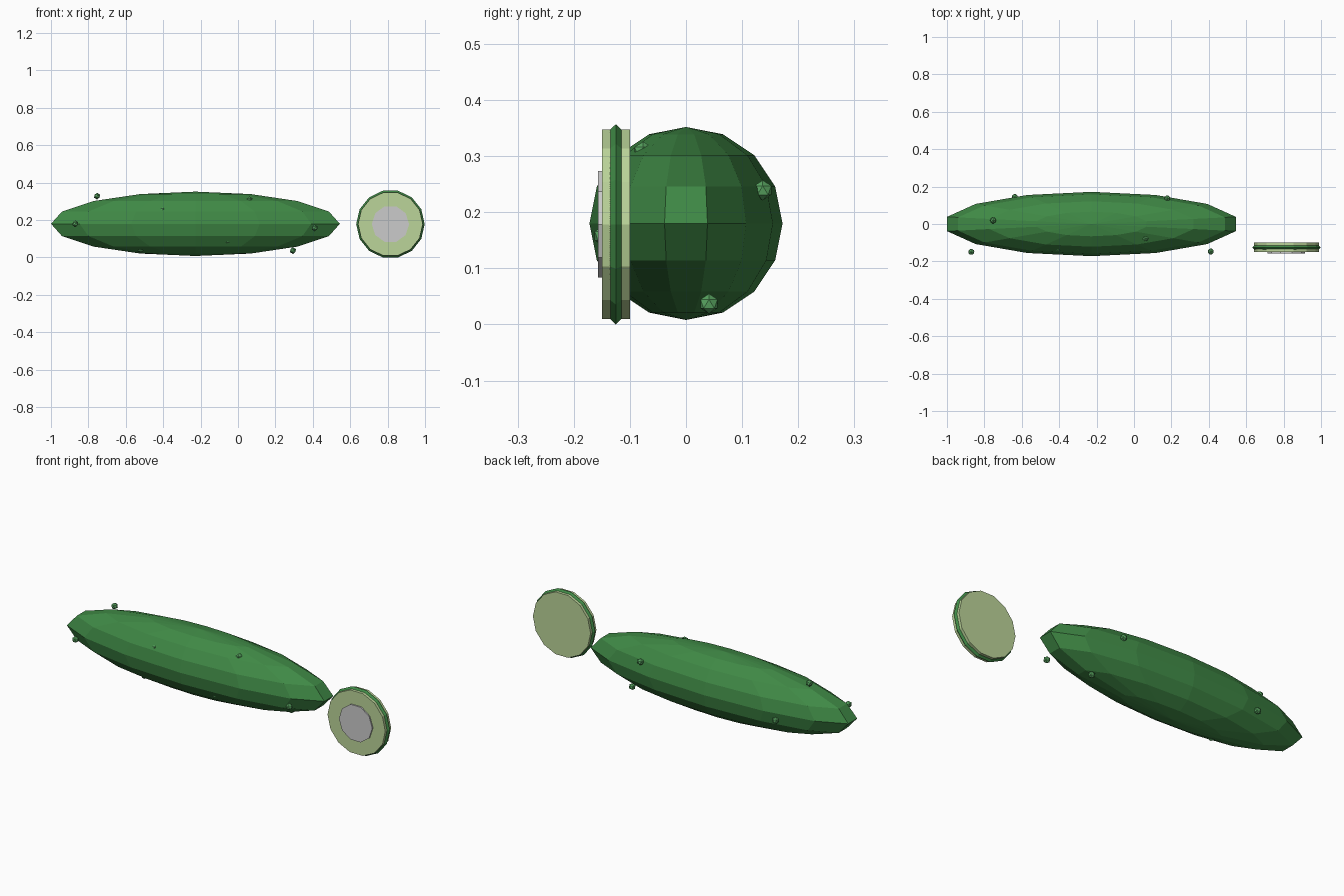
import bpy, bmesh
from math import cos, sin, pi
from mathutils import Matrix

if "Cube" in bpy.data.objects:
    bpy.data.objects.remove(bpy.data.objects["Cube"])


def material(name, rgb):
    m = bpy.data.materials.new(name)
    m.diffuse_color = (*rgb, 1)
    m.use_nodes = True
    m.node_tree.nodes["Principled BSDF"].inputs["Base Color"].default_value = m.diffuse_color
    return m


SKIN = material("skin_green", (0.05, 0.25, 0.06))
BUMP = material("bump_green", (0.10, 0.38, 0.12))
FLESH = material("flesh_green", (0.50, 0.66, 0.32))


def finish(bm, name, mat=None):
    bmesh.ops.recalc_face_normals(bm, faces=bm.faces)
    me = bpy.data.meshes.new(name)
    bm.to_mesh(me)
    bm.free()
    if mat:
        me.materials.append(mat)
    ob = bpy.data.objects.new(name, me)
    bpy.context.collection.objects.link(ob)


def lathe_y(name, profile, sides, centre, mat=None, ring=False):
    """Spin (radius, y) points about a y axis; either a capped disc or a closed ring."""
    bm = bmesh.new()
    cx, cz = centre
    loops = [[bm.verts.new((cx + r * cos(2 * pi * k / sides), y,
                            cz + r * sin(2 * pi * k / sides)))
              for k in range(sides)] for r, y in profile]
    pairs = list(zip(loops, loops[1:]))
    if ring:
        pairs.append((loops[-1], loops[0]))
    else:
        bm.faces.new(loops[0])
        bm.faces.new(loops[-1])
    for a, b in pairs:
        for k in range(sides):
            j = (k + 1) % sides
            bm.faces.new((a[k], a[j], b[j], b[k]))
    finish(bm, name, mat)


# Long faceted cucumber body
BX, BZ, BR = -0.2275, 0.18, 0.172
bm = bmesh.new()
bmesh.ops.create_uvsphere(
    bm, u_segments=14, v_segments=8, radius=1,
    matrix=Matrix.Translation((BX, 0, BZ)) @ Matrix.Diagonal((0.792, BR, BR, 1)))
finish(bm, "cucumber_body", SKIN)

# Small bumps spiralling along the body
for i in range(12):
    a = pi - 1.7 * i
    bm = bmesh.new()
    bmesh.ops.create_icosphere(
        bm, subdivisions=1, radius=0.018,
        matrix=Matrix.Translation((-0.87 + 0.1164 * i, 0.149 * cos(a), BZ + 0.149 * sin(a))))
    finish(bm, f"bump_{i + 1}", BUMP)

# Upright cut slice: flesh disc, rind ring and seed core on the front
C = (0.815, 0.1785)
lathe_y("slice_flesh", [(0.173, -0.15), (0.173, -0.10)], 14, C, FLESH)
lathe_y("slice_rind", [(0.183, -0.125), (0.171, -0.113), (0.159, -0.125), (0.171, -0.137)],
        14, C, SKIN, ring=True)
lathe_y("slice_seed_core", [(0.10, -0.157), (0.10, -0.145)], 10, C)
